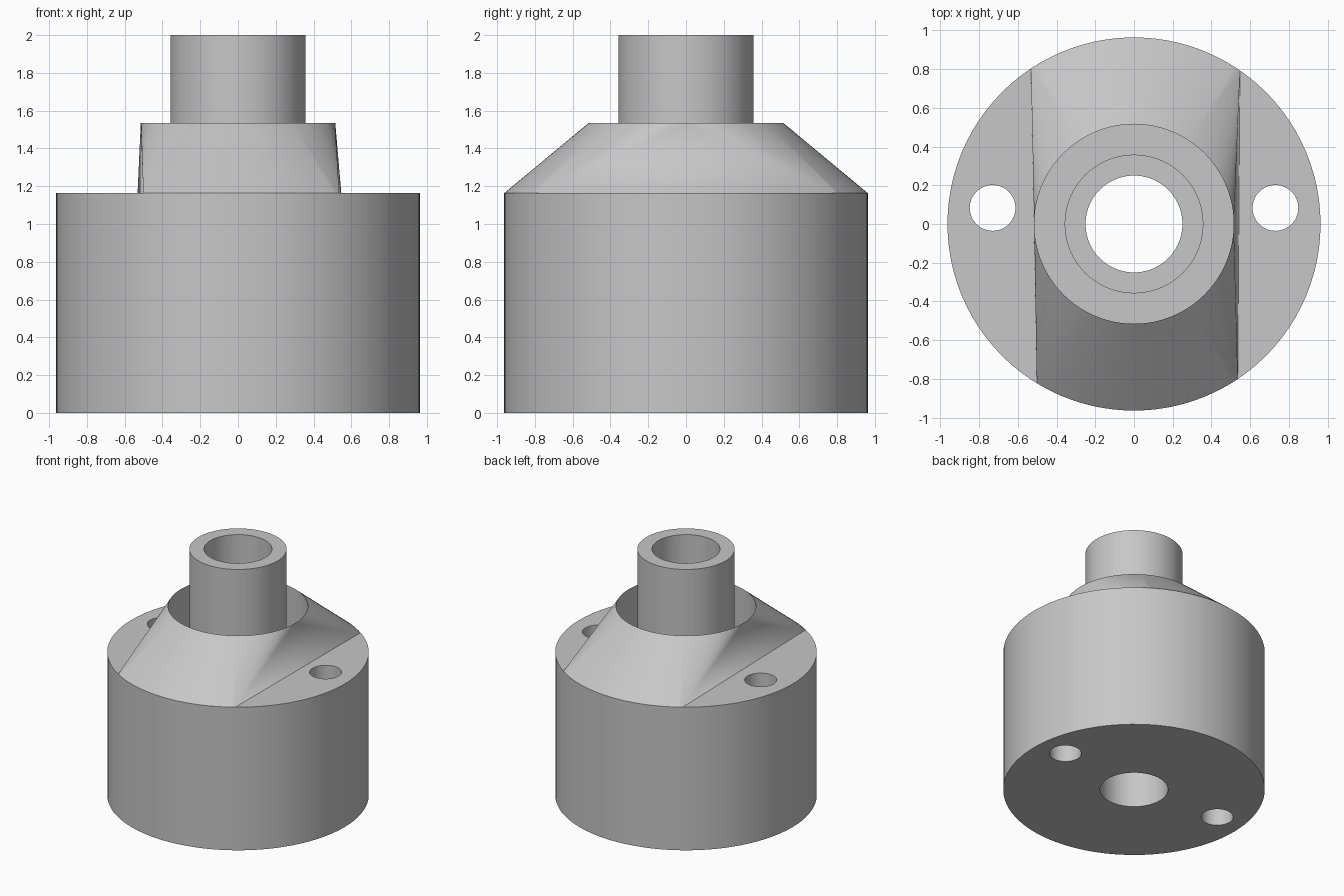
import bpy, bmesh, math

cube = bpy.data.objects.get("Cube")
if cube:
    bpy.data.objects.remove(cube, do_unlink=True)

GREY = (0.57, 0.57, 0.57, 1)
BASE_R, RIM_R, TUBE_R, BORE_R, HOLE_R = 0.963, 0.515, 0.358, 0.25, 0.118
BASE_TOP, RIM_TOP, TOP = 1.163, 1.535, 2.0
SEGMENTS = 96

grey = bpy.data.materials.new("plain_grey")
grey.use_nodes = True
grey.diffuse_color = GREY
grey.node_tree.nodes["Principled BSDF"].inputs["Base Color"].default_value = GREY


def make_object(name, bm):
    bmesh.ops.recalc_face_normals(bm, faces=bm.faces[:])
    mesh = bpy.data.meshes.new(name)
    bm.to_mesh(mesh)
    bm.free()
    obj = bpy.data.objects.new(name, mesh)
    bpy.context.collection.objects.link(obj)
    mesh.materials.append(grey)
    return obj


def smooth(obj):
    bpy.ops.object.select_all(action='DESELECT')
    obj.select_set(True)
    bpy.context.view_layer.objects.active = obj
    bpy.ops.object.shade_smooth_by_angle(angle=math.radians(25))


def circle(bm, r, z, x=0, y=0, n=SEGMENTS):
    angles = [2 * math.pi * i / n for i in range(n)]
    return [bm.verts.new((x + r * math.cos(a), y + r * math.sin(a), z)) for a in angles]


def bridge(bm, lower, upper):
    for i in range(len(lower)):
        j = (i + 1) % len(lower)
        bm.faces.new((lower[i], lower[j], upper[j], upper[i]))


# Base drum: the outer wall, the bore and two bolt holes, capped at both ends
bm = bmesh.new()
for r, x, y in ((BASE_R, 0, 0), (BORE_R, 0, 0), (HOLE_R, -0.73, 0.083), (HOLE_R, 0.73, 0.083)):
    bridge(bm, circle(bm, r, 0, x, y), circle(bm, r, BASE_TOP, x, y))
for z in (0, BASE_TOP):
    rim = [e for e in bm.edges if all(abs(v.co.z - z) < 1e-5 for v in e.verts)]
    bmesh.ops.triangle_fill(bm, edges=rim, use_beauty=True, normal=(0, 0, 1))
smooth(make_object("base_drum", bm))

# Sloped collar: hull from a disc cut straight at both sides up to a round rim
bm = bmesh.new()
circle(bm, RIM_R, RIM_TOP)
corners = [math.atan2(y, x) for x, y in ((0.545, 0.79), (-0.53, 0.80), (-0.50, -0.82), (0.535, -0.80))]
for start, end in (corners[:2], corners[2:]):
    for i in range(33):
        a = start + (end - start) * i / 32
        bm.verts.new((BASE_R * math.cos(a), BASE_R * math.sin(a), BASE_TOP))
bmesh.ops.convex_hull(bm, input=bm.verts[:])
bm.normal_update()
caps = [f for f in bm.faces if abs(f.normal.z) > 0.999]
bmesh.ops.delete(bm, geom=caps, context='FACES')
# Round recess inside the collar
rim = [e for e in bm.edges if all(v.co.z > RIM_TOP - 1e-4 for v in e.verts) and e.is_boundary]
wall = bmesh.ops.extrude_edge_only(bm, edges=rim)["geom"]
for v in wall:
    if isinstance(v, bmesh.types.BMVert):
        v.co.z = BASE_TOP
smooth(make_object("sloped_collar", bm))

# Centre tube
bm = bmesh.new()
rings = [circle(bm, r, z) for r, z in
         ((TUBE_R, BASE_TOP), (TUBE_R, TOP), (BORE_R, TOP), (BORE_R, BASE_TOP))]
for lower, upper in zip(rings, rings[1:]):
    bridge(bm, lower, upper)
smooth(make_object("centre_tube", bm))
